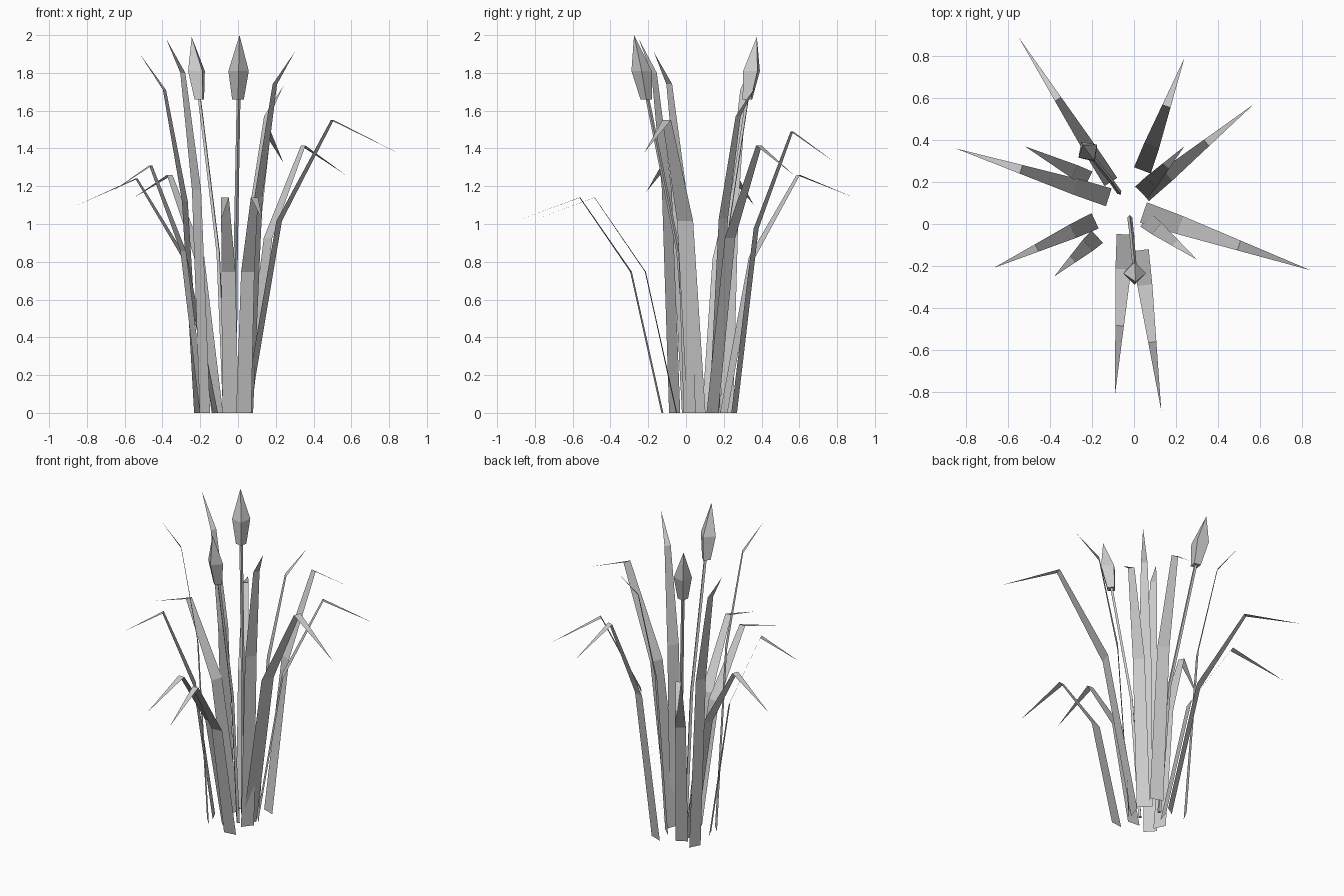
import bpy, math
from mathutils import Vector

if "Cube" in bpy.data.objects:
    bpy.data.objects.remove(bpy.data.objects["Cube"])


def add_mesh(name, verts, faces):
    me = bpy.data.meshes.new(name)
    me.from_pydata([tuple(v) for v in verts], [], faces)
    me.update()
    ob = bpy.data.objects.new(name, me)
    bpy.context.collection.objects.link(ob)
    return ob


def leaf(base, tip, bend_z, tip_z, s=1.0):
    """Flat folded blade: base, mid and bend cross-lines, pointed tip."""
    b, t = Vector((*base, 0)), Vector((*tip, 0))
    bend = b + (t - b) / 1.75
    side = Vector((b.y - t.y, t.x - b.x, 0)).normalized()
    rows = [(b, 0, 0.085), (b.lerp(bend, 0.38), bend_z * 0.655, 0.075), (bend, bend_z, 0.041)]
    verts = []
    for p, z, w in rows:
        p = Vector((p.x, p.y, z))
        verts += [p - side * w * s / 2, p + side * w * s / 2]
    verts.append(Vector((t.x, t.y, tip_z)))
    add_mesh("reed_leaf", verts, [(0, 1, 3, 2), (2, 3, 5, 4), (4, 5, 6)])


def spindle(name, rings, angle, tip=None):
    """Four-sided tube through (x, y, z, radius) rings, optional point."""
    verts, faces = [], [(3, 2, 1, 0)]
    for x, y, z, r in rings:
        for k in range(4):
            a = math.radians(angle + 90 * k)
            verts.append((x + r * math.cos(a), y + r * math.sin(a), z))
    for i in range(len(rings) - 1):
        for k in range(4):
            a, b = 4 * i + k, 4 * i + (k + 1) % 4
            faces.append((a, b, b + 4, a + 4))
    if tip:
        n = len(verts)
        verts.append(tip)
        faces += [(n - 4 + k, n - 4 + (k + 1) % 4, n) for k in range(4)]
    add_mesh(name, verts, faces)


# Leaves: base xy, tip xy, bend height, tip height, width scale
for args in [
    ((-.215, .215), (-.52, .37), 1.71, 1.90, .9),
    ((-.175, -.06), (-.38, -.25), 1.80, 1.98, .95),
    ((.055, .02), (.30, -.17), 1.74, 1.91, .95),
    ((.035, .15), (.24, .37), 1.57, 1.73, .95),
    ((.045, .055), (.84, -.22), 1.55, 1.38, 1.2),
    ((.045, .14), (.57, .57), 1.415, 1.26, .95),
    ((.04, .255), (.24, .79), 1.49, 1.325, 1.0),
    ((-.11, .20), (-.55, .89), 1.26, 1.14, .85),
    ((-.12, .127), (-.85, .36), 1.24, 1.10, 1.05),
    ((-.185, .015), (-.67, -.21), 1.31, 1.17, .95),
    ((-.04, -.05), (-.09, -.81), 1.14, 1.02, 1.0),
    ((.03, -.125), (.13, -.89), 1.14, 1.02, .95),
]:
    leaf(*args)

# Stalks
spindle("front_stalk", [(-.02, .03, 0, .012), (-.012, -.04, .85, .011), (.003, -.205, 1.67, .01)], 0)
spindle("back_stalk", [(-.07, .15, 0, .012), (-.105, .20, .85, .011), (-.205, .325, 1.67, .01)], 35)

# Pointed seed heads
spindle("front_seed_head", [(0, -.21, 1.66, .031), (.003, -.235, 1.81, .054)], 0, (.008, -.275, 2.0))
spindle("back_seed_head", [(-.205, .325, 1.66, .031), (-.22, .347, 1.81, .054)], 35, (-.245, .375, 1.99))
